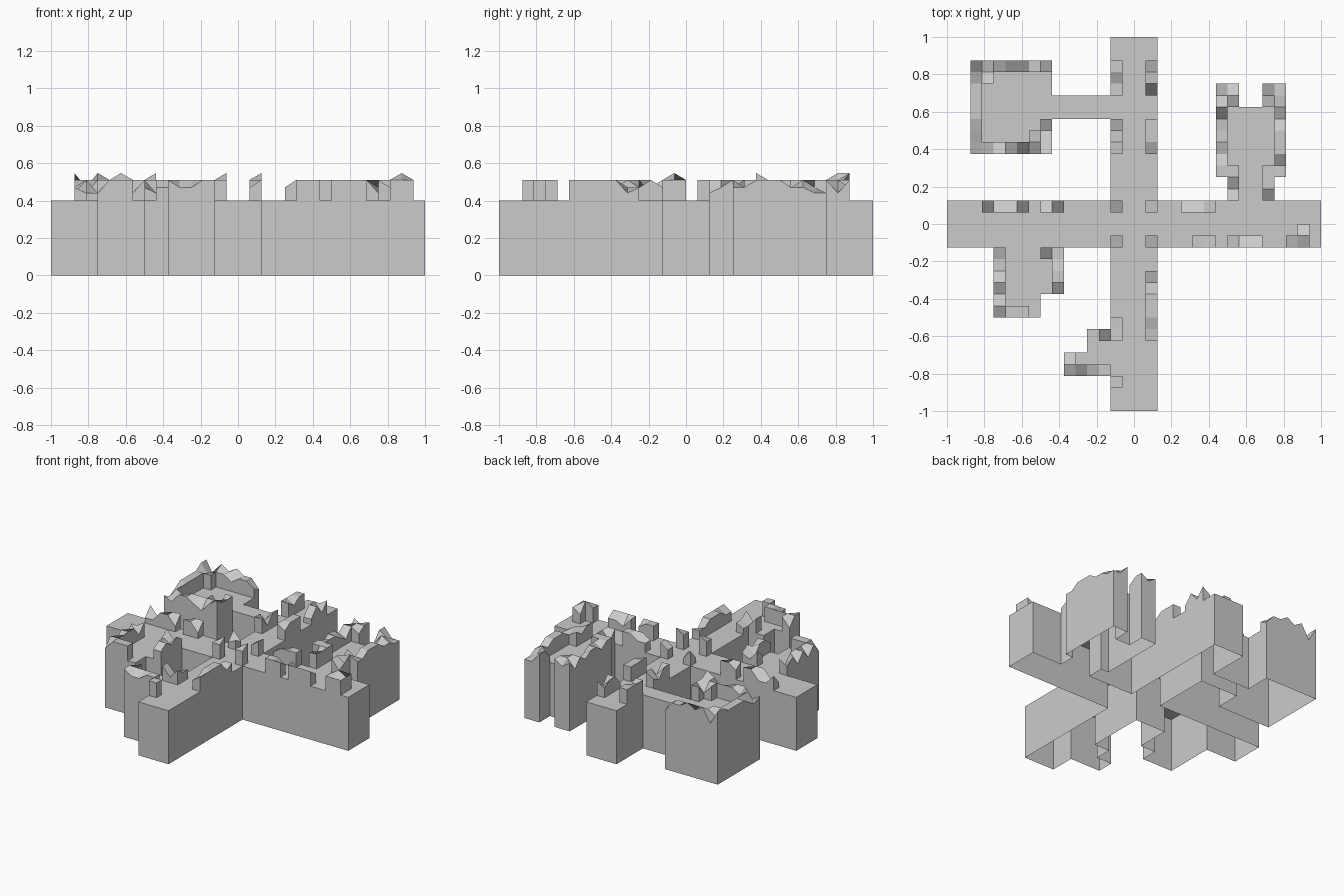
import bpy, bmesh, random

if "Cube" in bpy.data.objects:
    bpy.data.objects.remove(bpy.data.objects["Cube"])

U = 1 / 16          # one map square
FLOOR = 0.40        # floor height
rng = random.Random(11)


def cells(*rects):
    """Set of map squares covered by (x0, x1, y0, y1) rectangles."""
    return {(x, y) for x0, x1, y0, y1 in rects
            for x in range(x0, x1) for y in range(y0, y1)}


def build(name, squares, bottom, top, dissolve=False):
    """Open-bottomed shell over a set of squares; top(x, y) gives corner heights."""
    bm = bmesh.new()
    cache = {}

    def v(x, y, up):
        k = (x, y, up)
        if k not in cache:
            cache[k] = bm.verts.new((x * U, y * U, top(x, y) if up else bottom))
        return cache[k]

    for x, y in sorted(squares):
        c = [(x, y), (x + 1, y), (x + 1, y + 1), (x, y + 1)]
        bm.faces.new([v(*p, True) for p in c])
        for i, (dx, dy) in enumerate([(0, -1), (1, 0), (0, 1), (-1, 0)]):
            if (x + dx, y + dy) not in squares:
                a, b = c[i], c[(i + 1) % 4]
                bm.faces.new([v(*a, False), v(*b, False), v(*b, True), v(*a, True)])
    if dissolve:
        bmesh.ops.dissolve_limit(bm, angle_limit=0.01, verts=bm.verts, edges=bm.edges)
    me = bpy.data.meshes.new(name)
    bm.to_mesh(me)
    bm.free()
    ob = bpy.data.objects.new(name, me)
    bpy.context.collection.objects.link(ob)
    return ob


# Floor plan: two crossing corridors and four side rooms
floor = cells((-2, 2, -16, 16), (-16, 16, -2, 2),
              (-14, -8, 6, 14), (-8, -7, 6, 9), (-8, -7, 13, 14), (-8, -2, 9, 11),
              (7, 13, 4, 10), (7, 9, 10, 12), (11, 13, 10, 12), (8, 12, 2, 4),
              (-12, -8, -8, -2), (-8, -6, -6, -2),
              (-6, -2, -13, -11), (-4, -2, -11, -9))
# The back left room is squared off to its outer wall
floor |= cells((-8, -7, 11, 14))
build("floor_block", floor, 0, lambda x, y: FLOOR, dissolve=True)

# Ruined wall stumps, grouped by place
walls = {
    "corridor_walls": cells(
        (-2, -1, 11, 14), (1, 2, 11, 14), (-2, -1, 6, 9), (1, 2, 6, 9),
        (-2, -1, 1, 2), (1, 2, 1, 2), (-2, -1, -2, -1), (1, 2, -2, -1),
        (1, 2, -10, -4), (-13, -9, 1, 2), (-8, -6, 1, 2), (4, 7, 1, 2),
        (5, 7, -2, -1), (8, 11, -2, -1), (13, 15, -2, -1), (14, 15, -1, 0),
        (-2, -1, -14, -13)),
    "back_left_room_walls": cells(
        (-14, -13, 6, 14), (-14, -7, 13, 14), (-13, -12, 12, 13),
        (-14, -7, 6, 7), (-8, -7, 6, 9), (-9, -8, 7, 8)),
    "back_right_room_walls": cells(
        (7, 8, 4, 12), (8, 9, 10, 12), (8, 9, 2, 5),
        (12, 13, 4, 12), (11, 12, 10, 12), (11, 12, 2, 5)),
    "front_left_room_walls": cells(
        (-12, -11, -8, -2), (-12, -9, -8, -7), (-7, -6, -6, -2), (-8, -7, -3, -2)),
    "front_nook_walls": cells(
        (-6, -2, -13, -12), (-6, -5, -12, -11), (-3, -1, -10, -9), (-2, -1, -9, -8)),
}
# That room has no floor in the gap beside the corridor mouth
# Broken tops: a few tall peaks, otherwise jagged corner heights
peaks = {(-14, 14), (-14, 13), (-12, 14), (-10, 14), (-7, 6), (-1, -1), (2, -1), (14, -1)}
heights = {}


def ragged(x, y):
    if (x, y) not in heights:
        heights[x, y] = 0.547 if (x, y) in peaks else rng.choice(
            [0.51, 0.51, 0.51, 0.51, 0.51, 0.47, 0.47, 0.44])
    return heights[x, y]


for name, squares in walls.items():
    build(name, squares, FLOOR, ragged)
